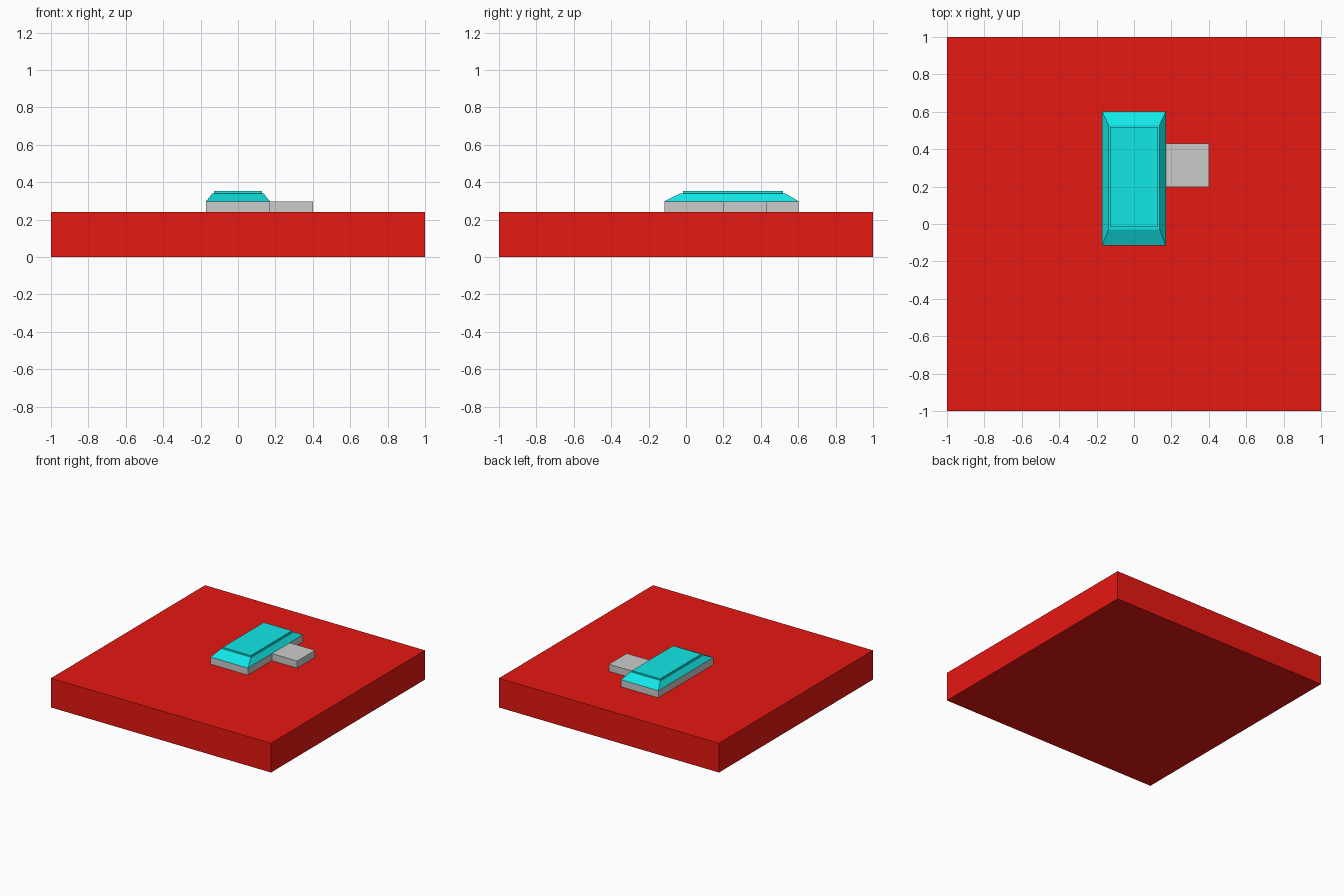
import bpy

if "Cube" in bpy.data.objects:
    bpy.data.objects.remove(bpy.data.objects["Cube"])


def material(name, rgb):
    mat = bpy.data.materials.new(name)
    mat.diffuse_color = (*rgb, 1)
    mat.use_nodes = True
    mat.node_tree.nodes["Principled BSDF"].inputs["Base Color"].default_value = mat.diffuse_color
    return mat


def block(name, low, high, mat=None):
    """Closed block between two rectangles, each (x0, x1, y0, y1, z)."""
    verts = []
    for x0, x1, y0, y1, z in (low, high):
        verts += [(x0, y0, z), (x1, y0, z), (x1, y1, z), (x0, y1, z)]
    faces = [(3, 2, 1, 0), (4, 5, 6, 7)]
    faces += [(i, (i + 1) % 4, (i + 1) % 4 + 4, i + 4) for i in range(4)]
    mesh = bpy.data.meshes.new(name)
    mesh.from_pydata(verts, [], faces)
    obj = bpy.data.objects.new(name, mesh)
    bpy.context.collection.objects.link(obj)
    if mat:
        mesh.materials.append(mat)
    return obj


def box(name, x0, x1, y0, y1, z0, z1, mat=None):
    return block(name, (x0, x1, y0, y1, z0), (x0, x1, y0, y1, z1), mat)


red = material("red", (0.8, 0.009, 0.006))
cyan = material("cyan", (0.006, 0.8, 0.8))

GROUND, EAVES, RIDGE, TOP = 0.24, 0.298, 0.34, 0.352

# Ground slab
box("ground_slab", -1, 1, -1, 1, 0, GROUND, red)

# Main building and side wing
box("main_walls", -0.17, 0.17, -0.115, 0.602, GROUND, EAVES)
box("side_wing", 0.17, 0.40, 0.197, 0.43, GROUND, EAVES)

# Sloped roof with a flat raised cap
block("sloped_roof", (-0.17, 0.17, -0.115, 0.602, EAVES),
      (-0.137, 0.137, -0.03, 0.53, RIDGE), cyan)
box("roof_cap", -0.128, 0.128, -0.016, 0.518, RIDGE, TOP, cyan)
